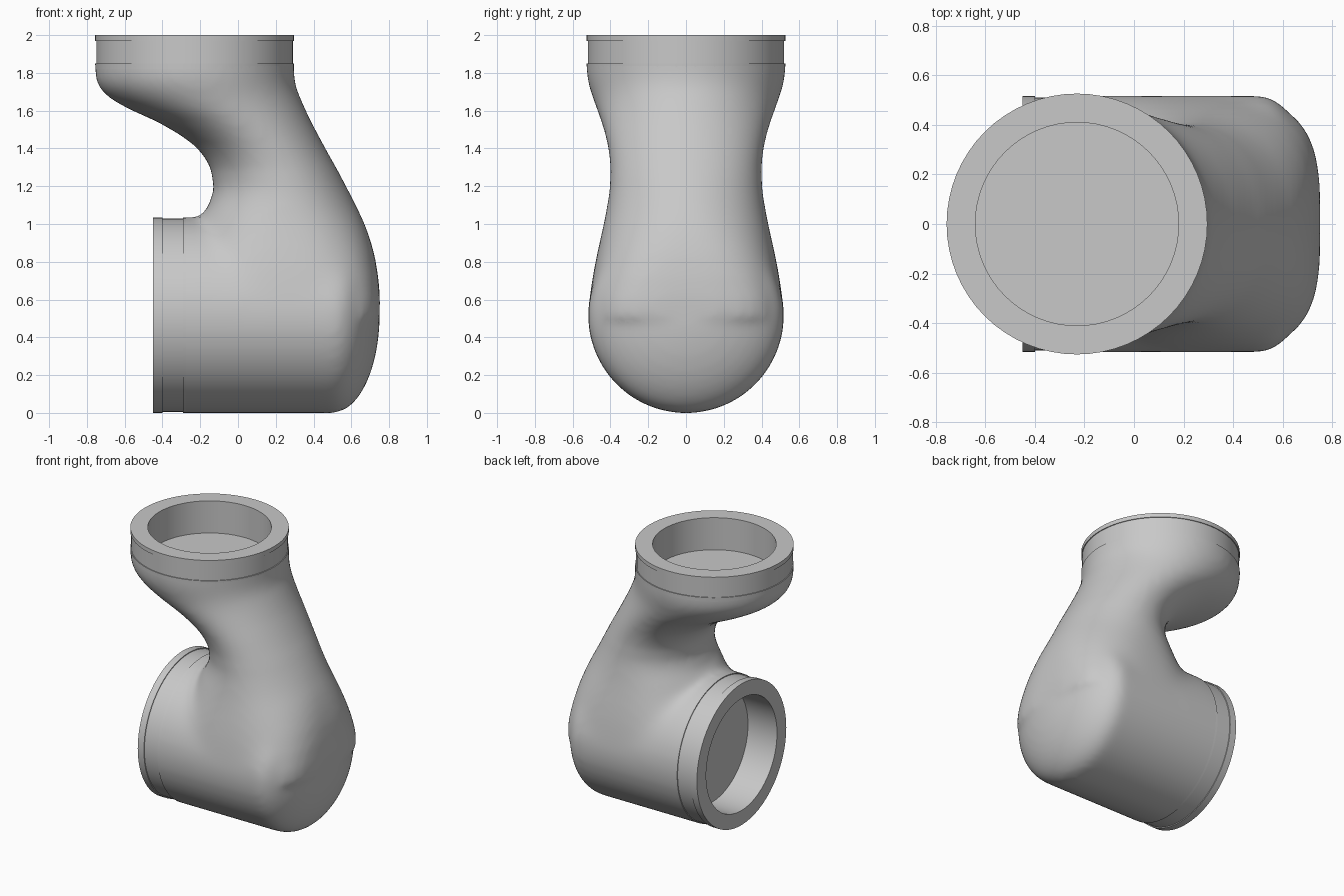
import bpy, bmesh, math
from mathutils import Vector, Matrix

if "Cube" in bpy.data.objects:
    bpy.data.objects.remove(bpy.data.objects["Cube"])

grey = bpy.data.materials.new("plain grey")
grey.diffuse_color = (0.58, 0.58, 0.58, 1)
grey.use_nodes = True
grey.node_tree.nodes["Principled BSDF"].inputs["Base Color"].default_value = grey.diffuse_color


def make(name, bm):
    bmesh.ops.recalc_face_normals(bm, faces=bm.faces)
    me = bpy.data.meshes.new(name)
    bm.to_mesh(me)
    bm.free()
    me.materials.append(grey)
    ob = bpy.data.objects.new(name, me)
    bpy.context.collection.objects.link(ob)
    return ob


def loft(bm, rings, cap=True):
    loops = [[bm.verts.new(p) for p in r] for r in rings]
    n = len(loops[0])
    for a, b in zip(loops, loops[1:]):
        for i in range(n):
            j = (i + 1) % n
            bm.faces.new((a[i], a[j], b[j], b[i]))
    if cap:
        bm.faces.new(loops[0])
        bm.faces.new(loops[-1])


def circle(r, h, n=64):
    return [Vector((r * math.cos(2 * math.pi * i / n),
                    r * math.sin(2 * math.pi * i / n), h)) for i in range(n)]


def clamp(v):
    return max(0.0, min(1.0, v))


def neck_ring(z, l, r, w):
    # round oval high up, squarer oval lower down to merge with the barrel
    e = 2 / (2 + 1.5 * clamp((1.15 - z) / 0.6) ** 1.3)
    sq = lambda v: math.copysign(abs(v) ** e, v)
    return [Vector(((l + r) / 2 + sq(p.x) * (r - l) / 2, sq(p.y) * w, z))
            for p in circle(1, 0, 96)]


def activate(ob):
    bpy.ops.object.select_all(action='DESELECT')
    ob.select_set(True)
    bpy.context.view_layer.objects.active = ob


CZ = 0.517      # height of the side pipe axis
TX = -0.23      # x of the top pipe axis
ALONG_X = Matrix.Translation((0, 0, CZ)) @ Matrix.Rotation(math.pi / 2, 4, 'Y')

# body, part 1: horizontal barrel with a domed end
bm = bmesh.new()
prof = [(0.518, -0.43), (0.518, 0.0)]
for k in range(13):
    a = math.radians(k * 7.4)
    prof.append((0.518 * math.cos(a), 0.5 + 0.25 * math.sin(a)))
loft(bm, [[ALONG_X @ p for p in circle(r, h)] for r, h in prof])

# body, part 2: swept neck as stacked ovals (height, left, right, half width)
neck = [(0.50, -0.25, 0.750, 0.512), (0.60, -0.25, 0.752, 0.511),
        (0.72, -0.25, 0.743, 0.495), (0.84, -0.24, 0.722, 0.472),
        (0.93, -0.22, 0.696, 0.452), (1.00, -0.20, 0.67, 0.437),
        (1.05, -0.19, 0.648, 0.428), (1.09, -0.16, 0.628, 0.42),
        (1.18, -0.128, 0.583, 0.405), (1.29, -0.142, 0.525, 0.40),
        (1.36, -0.18, 0.485, 0.406), (1.42, -0.235, 0.452, 0.416),
        (1.48, -0.32, 0.42, 0.43), (1.54, -0.425, 0.388, 0.448),
        (1.61, -0.58, 0.355, 0.473), (1.66, -0.67, 0.333, 0.49),
        (1.71, -0.725, 0.312, 0.507), (1.76, -0.75, 0.30, 0.52),
        (1.81, -0.756, 0.296, 0.526), (1.96, -0.756, 0.296, 0.526)]
loft(bm, [neck_ring(*row) for row in neck])
body = make("pipe_body", bm)

# fuse both parts and soften the join
activate(body)
m = body.modifiers.new("fuse", 'REMESH')
m.mode, m.voxel_size = 'VOXEL', 0.022
bpy.ops.object.modifier_apply(modifier="fuse")
m = body.modifiers.new("soften", 'SMOOTH')
m.factor, m.iterations = 0.5, 12
bpy.ops.object.modifier_apply(modifier="soften")

# extra softening only on the shoulders between barrel and neck
group = body.vertex_groups.new(name="shoulder")
for v in body.data.vertices:
    x, y, z = v.co
    w = clamp((x + 0.22) / 0.15) * clamp((0.72 - x) / 0.2)
    w *= clamp((z - 0.55) / 0.2) * clamp((1.25 - z) / 0.2) * clamp((abs(y) - 0.08) / 0.15)
    if w > 0:
        group.add([v.index], w, 'REPLACE')
m = body.modifiers.new("blend", 'SMOOTH')
m.factor, m.iterations, m.vertex_group = 0.5, 50, "shoulder"
bpy.ops.object.modifier_apply(modifier="blend")

# open both pipe ends, where the collars sit
bm = bmesh.new()
bm.from_mesh(body.data)
ends = [f for f in bm.faces if f.calc_center_median().z > 1.83
        or (f.calc_center_median().x < -0.27 and f.calc_center_median().z < 1.2)]
bmesh.ops.delete(bm, geom=ends, context='FACES')
bm.to_mesh(body.data)
bm.free()
body.data.materials.clear()
body.data.materials.append(grey)
bpy.ops.object.shade_smooth()


# collars: rim, shallow groove, band and a recessed cup
def collar(name, r, rim, groove, matrix):
    prof = [(0.41, -0.235), (0.41, 0), (r, 0), (r, -rim), (r - 0.006, -rim),
            (r - 0.006, -groove), (r, -groove), (r - 0.001, -groove - 0.03)]
    bm = bmesh.new()
    loft(bm, [[matrix @ p for p in circle(a, h)] for a, h in prof], cap=False)
    bm.verts.ensure_lookup_table()
    bm.faces.new(bm.verts[:64])      # cup floor
    ob = make(name, bm)
    activate(ob)
    bpy.ops.object.shade_smooth_by_angle(angle=math.radians(35))


collar("top_collar", 0.526, 0.03, 0.15, Matrix.Translation((TX, 0, 2)))
collar("side_collar", 0.517, 0.05, 0.16,
       Matrix.Translation((-0.45, 0, CZ)) @ Matrix.Rotation(-math.pi / 2, 4, 'Y'))
